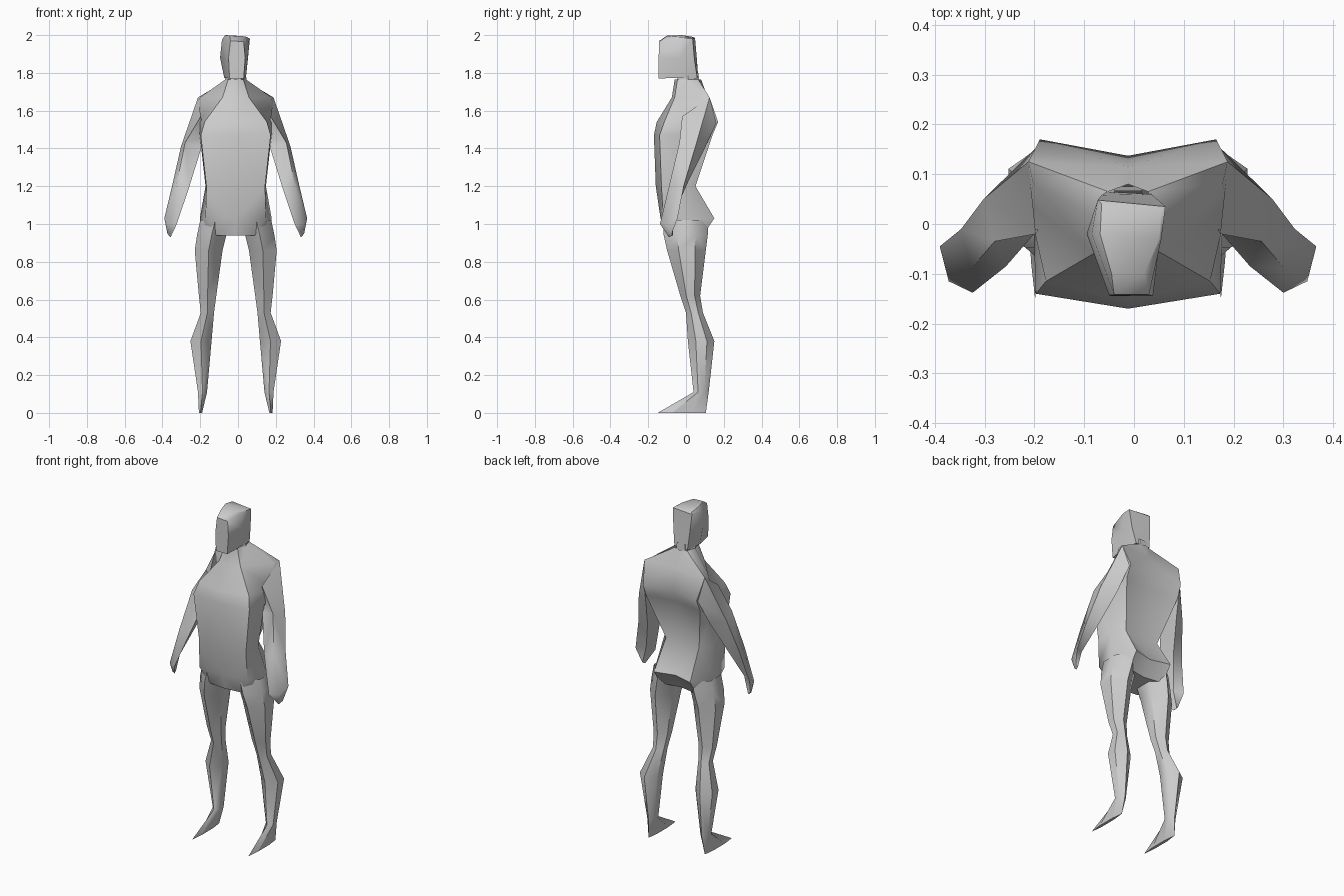
import bpy, bmesh, math

CX = -0.012  # body centre line


def loft(name, rings, cap_start=True, cap_end=True):
    """Skin a stack of equal-length point rings into one object."""
    bm = bmesh.new()
    rows = [[bm.verts.new(p) for p in ring] for ring in rings]
    n = len(rows[0])
    for a, b in zip(rows, rows[1:]):
        for i in range(n):
            j = (i + 1) % n
            bm.faces.new((a[i], a[j], b[j], b[i]))
    if cap_start:
        bm.faces.new(rows[0][::-1])
    if cap_end:
        bm.faces.new(rows[-1])
    bmesh.ops.remove_doubles(bm, verts=bm.verts, dist=0.0005)
    bmesh.ops.triangulate(bm, faces=[f for f in bm.faces if len(f.verts) > 3])
    bmesh.ops.recalc_face_normals(bm, faces=bm.faces)
    me = bpy.data.meshes.new(name)
    bm.to_mesh(me)
    bm.free()
    ob = bpy.data.objects.new(name, me)
    bpy.context.collection.objects.link(ob)
    bpy.ops.object.select_all(action='DESELECT')
    ob.select_set(True)
    bpy.context.view_layer.objects.active = ob
    bpy.ops.object.shade_smooth_by_angle(angle=math.radians(50))
    return ob


def both_sides(name, rings, **kw):
    for side, s in (("left", 1), ("right", -1)):
        loft(f"{side}_{name}",
             [[(CX + s * x, y, z) for x, y, z in r] for r in rings], **kw)


# Torso: z, front corner (w, y), side (w, y), back corner (w, y), mid front y, mid back y
def torso_ring(z, wf, yf, ws, ys, wb, yb, mf, mb):
    right = [(wf, yf), (ws, ys), (wb, yb)]
    pts = [(0, mf)] + right + [(0, mb)] + [(-x, y) for x, y in right[::-1]]
    return [(CX + x, y, z) for x, y in pts]


torso = [
    (0.94, 0.10, -0.10, 0.17, 0.00, 0.12, 0.09, -0.11, 0.07),
    (1.03, 0.16, -0.12, 0.19, 0.02, 0.12, 0.15, -0.135, 0.12),
    (1.20, 0.155, -0.13, 0.16, -0.02, 0.11, 0.05, -0.16, 0.045),
    (1.47, 0.185, -0.14, 0.19, 0.00, 0.18, 0.14, -0.17, 0.11),
    (1.54, 0.165, -0.115, 0.20, 0.04, 0.177, 0.17, -0.155, 0.137),
    (1.67, 0.07, -0.06, 0.19, 0.08, 0.20, 0.125, -0.075, 0.115),
    (1.765, 0.04, -0.045, 0.055, 0.01, 0.04, 0.065, -0.06, 0.08),
]
loft("torso", [torso_ring(*r) for r in torso], cap_end=False)

# Arms: four-sided, shoulder to fingertips (outer, front, inner, back)
arm = [
    [(0.20, 0.125, 1.67), (0.185, -0.02, 1.57), (0.16, 0.03, 1.46), (0.178, 0.16, 1.535)],
    [(0.29, 0.05, 1.41), (0.268, -0.035, 1.43), (0.18, -0.01, 1.41), (0.21, 0.095, 1.39)],
    [(0.335, -0.01, 1.21), (0.315, -0.09, 1.20), (0.245, -0.085, 1.20), (0.26, 0.01, 1.22)],
    [(0.378, -0.045, 1.03), (0.36, -0.115, 1.00), (0.312, -0.138, 1.00), (0.325, -0.07, 1.04)],
    [(0.362, -0.075, 0.95), (0.355, -0.095, 0.94), (0.345, -0.09, 0.93), (0.35, -0.07, 0.94)],
]
both_sides("arm", arm, cap_start=False)


# Legs: z, inner x, outer x, front y, back y; the last ring is the pointed sole
def leg_ring(z, xi, xo, yf, yb):
    xm, d = (xi + xo) / 2, yb - yf
    a, b = yf + 0.3 * d, yf + 0.72 * d
    return [(xm, yf, z), (xo, a, z), (xo, b, z), (xm, yb, z), (xi, b, z), (xi, a, z)]


leg = [
    (1.02, 0.03, 0.188, -0.12, 0.12),
    (0.94, 0.05, 0.205, -0.118, 0.115),
    (0.86, 0.070, 0.217, -0.10, 0.105),
    (0.62, 0.103, 0.195, -0.03, 0.075),
    (0.53, 0.115, 0.185, 0.00, 0.09),
    (0.38, 0.128, 0.24, 0.01, 0.15),
    (0.11, 0.152, 0.20, 0.04, 0.12),
    (0.0, 0.178, 0.195, -0.15, 0.105),
]
both_sides("leg", [leg_ring(*r) for r in leg], cap_start=False)

# Head: slightly turned six-sided block, wide at the brow, flat under the jaw
head = [
    [(-0.045, -0.145, 1.77), (0.03, -0.145, 1.77), (0.042, -0.03, 1.775),
     (0.035, 0.06, 1.77), (-0.055, 0.065, 1.77), (-0.073, -0.03, 1.775)],
    [(-0.05, -0.143, 1.88), (0.038, -0.145, 1.88), (0.052, -0.03, 1.88),
     (0.052, 0.045, 1.87), (-0.065, 0.058, 1.87), (-0.095, -0.02, 1.88)],
    [(-0.04, -0.142, 1.97), (0.03, -0.142, 1.965), (0.055, -0.03, 1.985),
     (0.063, 0.035, 1.982), (-0.073, 0.048, 1.982), (-0.085, -0.02, 1.975)],
    [(-0.045, -0.10, 1.997), (0.02, -0.10, 1.995), (0.05, -0.03, 1.99),
     (0.055, 0.03, 1.985), (-0.065, 0.04, 1.99), (-0.068, -0.02, 2.0)],
]
loft("head", head)

# Neck
neck = [[(CX + w * math.cos(i * math.tau / 6), y + d * math.sin(i * math.tau / 6), z)
         for i in range(6)]
        for z, w, y, d in ((1.68, 0.07, 0.01, 0.075), (1.80, 0.052, 0.01, 0.065))]
loft("neck", neck, cap_start=False, cap_end=False)
